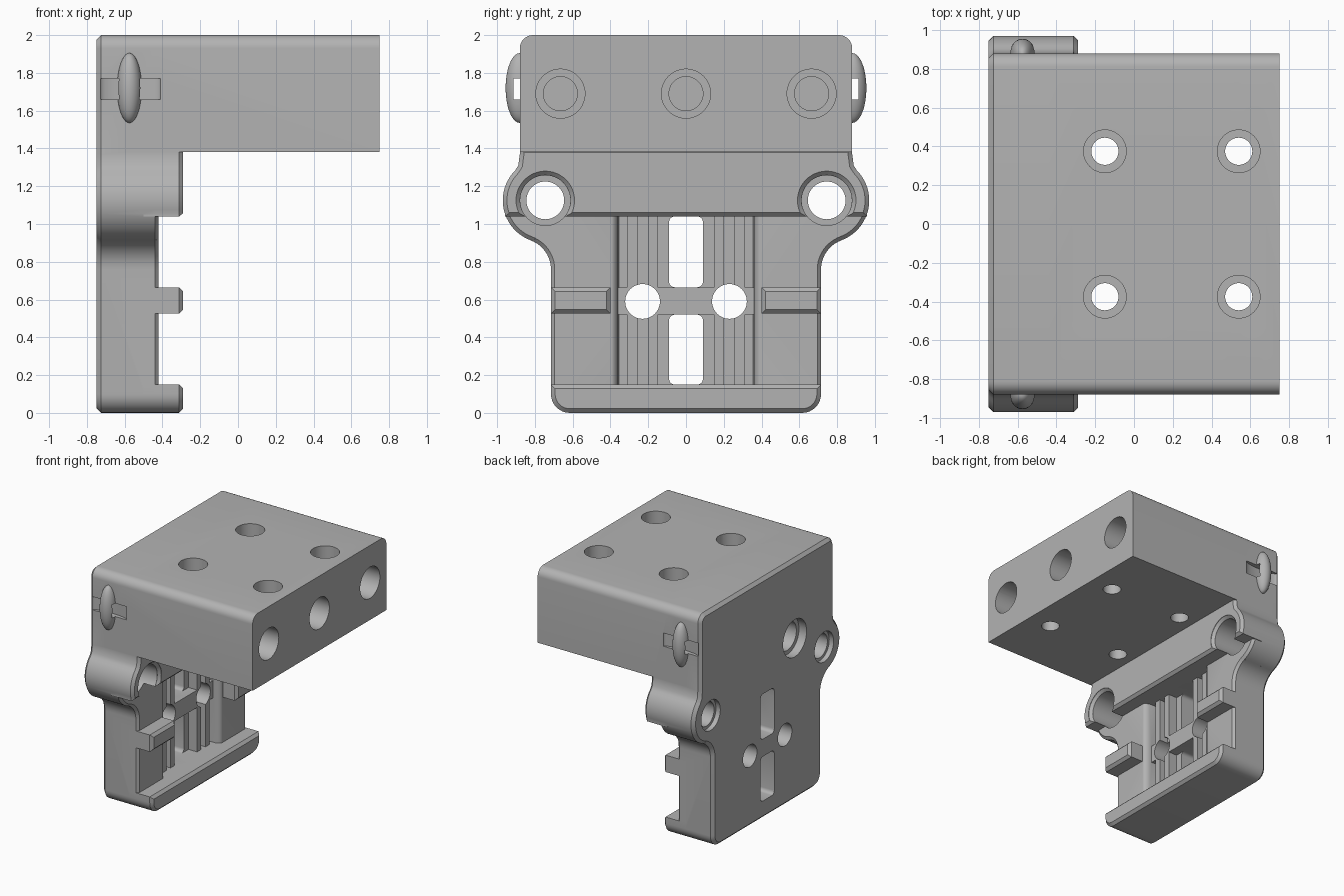
import bpy, bmesh
from math import radians, cos, sin
from mathutils import Vector

if "Cube" in bpy.data.objects:
    bpy.data.objects.remove(bpy.data.objects["Cube"])

grey = bpy.data.materials.new("Plain grey")
grey.use_nodes = True
grey.diffuse_color = (0.45, 0.45, 0.45, 1)
grey.node_tree.nodes["Principled BSDF"].inputs["Base Color"].default_value = (0.45, 0.45, 0.45, 1)


def make_object(name, bm):
    bmesh.ops.recalc_face_normals(bm, faces=bm.faces[:])
    mesh = bpy.data.meshes.new(name)
    bm.to_mesh(mesh)
    bm.free()
    mesh.materials.append(grey)
    obj = bpy.data.objects.new(name, mesh)
    bpy.context.collection.objects.link(obj)
    return obj


def prism(name, points, axis, start, end, low_bevel=0, high_bevel=0):
    """Extrude a 2D outline along x (points are y, z) or z (points are x, y)."""
    place = (lambda p, d: (d, p[0], p[1])) if axis == "x" else (lambda p, d: (p[0], p[1], d))
    k = 0 if axis == "x" else 2
    bm = bmesh.new()
    face = bm.faces.new([bm.verts.new(place(p, start)) for p in points])
    new = bmesh.ops.extrude_face_region(bm, geom=[face])["geom"]
    for v in new:
        if isinstance(v, bmesh.types.BMVert):
            v.co[k] = end
    for level, width in ((start, low_bevel), (end, high_bevel)):
        if width:
            rim = [e for e in bm.edges if all(abs(v.co[k] - level) < 1e-5 for v in e.verts)]
            bmesh.ops.bevel(bm, geom=rim, offset=width, segments=1, affect="EDGES")
    return make_object(name, bm)


def box(name, x, y, z, high_bevel=0):
    return prism(name, [(y[0], z[0]), (y[1], z[0]), (y[1], z[1]), (y[0], z[1])],
                 "x", x[0], x[1], 0, high_bevel)


def arc(u, v, r, a, b, n=12):
    return [(u + r * cos(radians(a + (b - a) * i / n)),
             v + r * sin(radians(a + (b - a) * i / n))) for i in range(n + 1)]


def disc(u, v, r, n=48):
    return arc(u, v, r, 0, 360, n)[:-1]


def rod(axis, u, v, r, start, end):
    return prism("hole_cutter", disc(u, v, r), axis, start, end)


def mirrored(half):
    return half + [(-y, z) for y, z in reversed(half)]


def combine(target, tool, operation):
    mod = target.modifiers.new("combine", "BOOLEAN")
    mod.operation = operation
    mod.solver = "EXACT"
    mod.object = tool
    bpy.context.view_layer.objects.active = target
    bpy.ops.object.modifier_apply(modifier=mod.name)
    bpy.data.objects.remove(tool)


# Outlines of the side view, from the bottom upwards
foot = arc(0.615, 0.1, 0.1, -90, 0, 8)
ear = arc(0.745, 1.125, 0.225, -70, 45, 20)
shoulder = [(0.888, 1.31), (0.88, 1.37)]
crown = arc(0.81, 1.93, 0.07, 0, 90, 8)
waist = arc(0.878, 0.76, 0.163, 180, 110, 10)
ear_top = [p for p in ear if p[1] > 1.045]

# Back plate, top block, lips and side bars
body = prism("carriage_mount", mirrored(foot + waist + ear + shoulder + crown),
             "x", -0.75, -0.42, 0.025, 0.02)
add = [
    prism("top_block", mirrored([(0.88, 1.38)] + crown), "x", -0.6, 0.75),
    prism("ear_lip", mirrored([(ear_top[0][0], 1.04)] + ear_top + shoulder + [(0.88, 1.4)]),
          "x", -0.5, -0.29, 0, 0.022),
    prism("bottom_lip", mirrored(foot + [(0.715, 0.15)]), "x", -0.5, -0.29, 0, 0.022),
]
for s in (-1, 1):
    y = sorted((s * 0.4, s * 0.715))
    add.append(box("side_bar", (-0.5, -0.29), y, (0.525, 0.665), 0.022))
    # Cable tie anchor on each side
    bm = bmesh.new()
    bmesh.ops.create_uvsphere(bm, u_segments=32, v_segments=20, radius=1)
    bmesh.ops.scale(bm, vec=(0.065, 0.075, 0.185), verts=bm.verts)
    bmesh.ops.translate(bm, vec=Vector((-0.575, s * 0.88, 1.72)), verts=bm.verts)
    add.append(make_object("tie_anchor", bm))
for part in add:
    combine(body, part, "UNION")

# Central belt pocket with rounded mouth, then its crossbar and ribs
wall = [(-0.56, 0.355), (-0.46, 0.36), (-0.435, 0.37), (-0.422, 0.385), (-0.418, 0.4), (-0.39, 0.4)]
pocket = wall + [(x, -y) for x, y in reversed(wall)]
combine(body, prism("pocket_cutter", pocket, "z", 0.15, 1.04), "DIFFERENCE")
combine(body, box("crossbar", (-0.6, -0.48), (-0.38, 0.38), (0.52, 0.665)), "UNION")
for s in (-1, 1):
    for centre in (0.175, 0.285):
        y = sorted((s * (centre - 0.027), s * (centre + 0.027)))
        combine(body, box("belt_rib", (-0.6, -0.48), y, (0.13, 1.06)), "UNION")

# Belt slots with rounded ends
for low, high in ((0.15, 0.52), (0.665, 1.04)):
    right = arc(0.06, low + 0.03, 0.03, -90, 0, 4) + arc(0.06, high - 0.03, 0.03, 0, 90, 4)
    combine(body, prism("slot_cutter", mirrored(right), "x", -0.8, -0.4), "DIFFERENCE")

# Bores
cuts = [rod("x", -0.36, 1.345, 0.155, -0.8, -0.68), rod("x", -0.36, 1.345, 0.12, -0.8, -0.5)]
for s in (-1, 1):
    cuts.append(rod("x", s * 0.23, 0.59, 0.092, -0.8, -0.2))
    # Ear bores: through hole, front seat, chamfered mouth and back recess
    cuts.append(rod("x", s * 0.745, 1.125, 0.1, -0.8, -0.2))
    cuts.append(rod("x", s * 0.745, 1.125, 0.133, -0.6, -0.2))
    cuts.append(prism("mouth_cutter", disc(s * 0.745, 1.125, 0.155), "x", -0.315, -0.2, 0.0215))
    cuts.append(rod("x", s * 0.745, 1.125, 0.125, -0.8, -0.71))
    # Vertical screw holes with wide heads
    for x in (-0.15, 0.54):
        cuts.append(rod("z", x, s * 0.375, 0.07, 1.3, 2.1))
        cuts.append(rod("z", x, s * 0.375, 0.11, 1.6, 2.1))
    # Curved cable tie channel
    channel = [(-0.57 + 0.16 * u, s * 0.88 + 0.036 * v) for u, v in disc(0, 0, 1, 32)]
    cuts.append(prism("tie_cutter", channel, "z", 1.66, 1.77))
# Stepped blind holes in the end face
for y in (-0.665, 0, 0.665):
    cuts.append(rod("x", y, 1.69, 0.13, 0.2, 0.8))
    cuts.append(rod("x", y, 1.69, 0.09, -0.4, 0.8))
for cutter in cuts:
    combine(body, cutter, "DIFFERENCE")

bpy.ops.object.select_all(action="DESELECT")
body.select_set(True)
bpy.context.view_layer.objects.active = body
bpy.ops.object.shade_smooth_by_angle(angle=radians(30))
